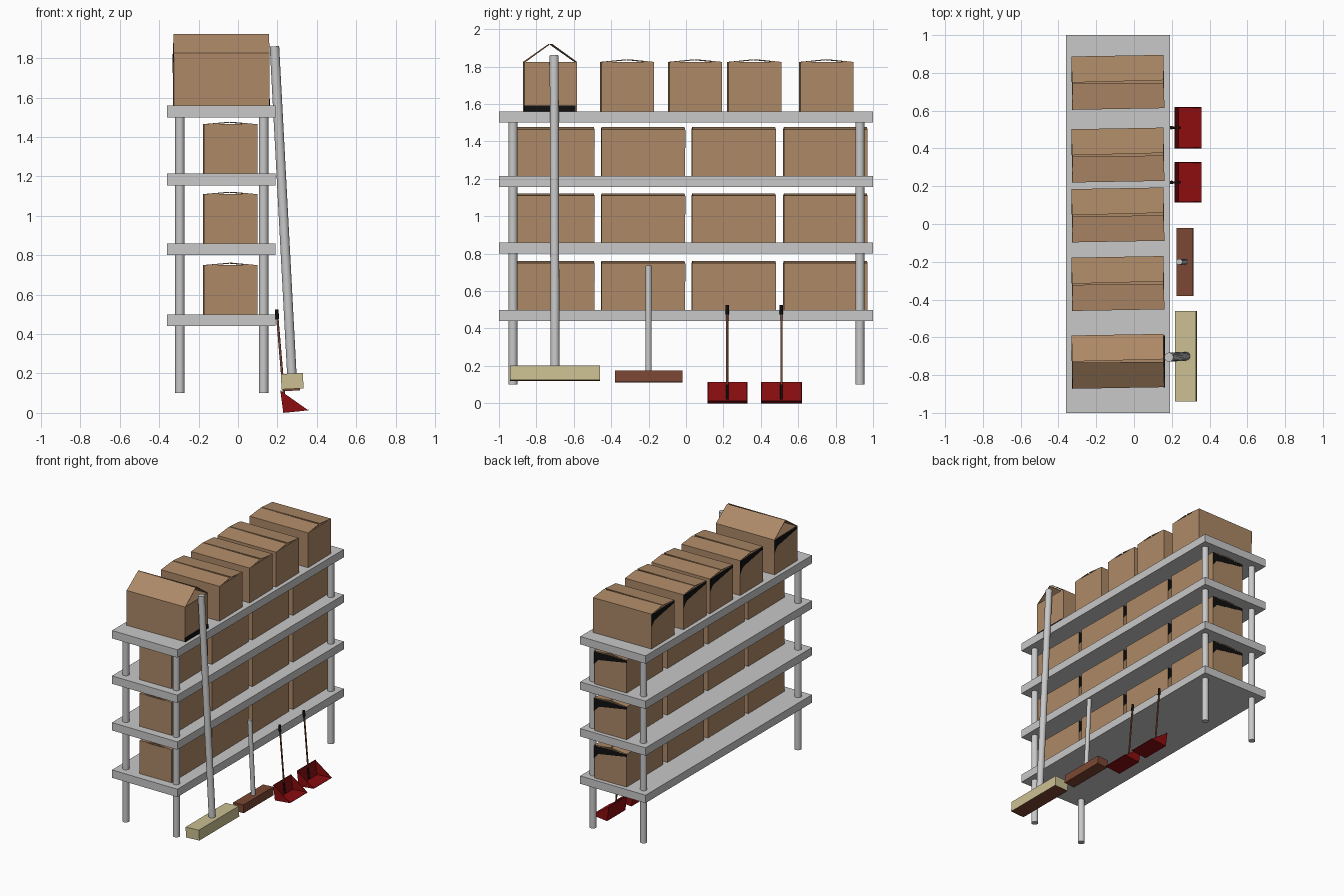
import bpy, bmesh, math
from mathutils import Vector, Matrix

if "Cube" in bpy.data.objects:
    bpy.data.objects.remove(bpy.data.objects["Cube"])


def material(name, r, g, b):
    m = bpy.data.materials.new(name)
    m.diffuse_color = (r, g, b, 1)
    m.use_nodes = True
    m.node_tree.nodes["Principled BSDF"].inputs["Base Color"].default_value = m.diffuse_color
    return m


METAL = material("light_grey", 0.58, 0.58, 0.58)
CARD = material("cardboard", 0.42, 0.25, 0.135)
BLACK = material("black", 0.005, 0.005, 0.005)
CREAM = material("cream", 0.60, 0.53, 0.29)
BROWN = material("brown", 0.20, 0.063, 0.033)
RED = material("red", 0.26, 0.004, 0.005)


def finish(name, bm, mats, matrix=None):
    if matrix is not None:
        bm.transform(matrix)
    bmesh.ops.recalc_face_normals(bm, faces=bm.faces)
    me = bpy.data.meshes.new(name)
    bm.to_mesh(me)
    bm.free()
    for m in mats:
        me.materials.append(m)
    ob = bpy.data.objects.new(name, me)
    bpy.context.collection.objects.link(ob)
    return ob


def add_block(bm, lo, hi):
    lo, hi = Vector(lo), Vector(hi)
    mat = Matrix.Translation((lo + hi) / 2) @ Matrix.Diagonal((*(hi - lo), 1))
    return bmesh.ops.create_cube(bm, size=1, matrix=mat)["verts"]


def add_prism(bm, pts, direction):
    """Extrude a flat polygon along a direction."""
    d = Vector(direction)
    a = [bm.verts.new(p) for p in pts]
    b = [bm.verts.new(Vector(p) + d) for p in pts]
    n = len(pts)
    faces = [bm.faces.new(a), bm.faces.new(b[::-1])]
    for i in range(n):
        faces.append(bm.faces.new((a[i], b[i], b[(i + 1) % n], a[(i + 1) % n])))
    return faces


def rod(name, p0, p1, r, mat, segs=20):
    p0, p1 = Vector(p0), Vector(p1)
    d = p1 - p0
    bm = bmesh.new()
    bmesh.ops.create_cone(bm, cap_ends=True, segments=segs, radius1=r, radius2=r, depth=d.length)
    rot = d.to_track_quat('Z', 'Y').to_matrix().to_4x4()
    ob = finish(name, bm, [mat], Matrix.Translation((p0 + p1) / 2) @ rot)
    for p in ob.data.polygons:
        p.use_smooth = len(p.vertices) == 4
    return ob


# shelf boards and legs
for i, z in enumerate((0.44, 0.80, 1.155, 1.50)):
    bm = bmesh.new()
    add_block(bm, (-0.36, -1, z), (0.19, 1, z + 0.06))
    finish(f"shelf_{i + 1}", bm, [METAL])
for x in (-0.295, 0.13):
    for y in (-0.925, 0.93):
        rod("leg", (x, y, 0.10), (x, y, 1.51), 0.024, METAL)


def carton(name, loc, w, length, h, turn, ridge):
    """Hollow carton, long side along local y, flaps meeting at a ridge."""
    t = 0.005
    x, y = w / 2, length / 2
    bm = bmesh.new()
    add_block(bm, (-x, -y, 0), (x, y, t))
    for s in (-1, 1):
        add_block(bm, (min(s * x, s * (x - t)), -y, t), (max(s * x, s * (x - t)), y, h))
        add_block(bm, (-x + t, min(s * y, s * (y - t)), t), (x - t, max(s * y, s * (y - t)), h))
        # top flap, slightly skewed
        k = 0.003
        pts = [(s * x, -y, h), (s * x, y, h), (s * k, y - 0.002, h + ridge), (s * (k + 0.004), -y + 0.002, h + ridge)]
        add_prism(bm, pts, (0, 0, -t))
    n = len(bm.faces)
    # dark opening below the flaps at one end
    yy = y + 0.001
    add_prism(bm, [(x, yy, h - 0.003), (-x, yy, h - 0.003), (-x, yy, h - 0.02),
                   (0.1 * x, yy, h - 0.045), (0.75 * x, yy, h - 0.06), (x, yy, h - 0.10)], (0, -0.002, 0))
    bm.faces.ensure_lookup_table()
    for f in bm.faces[n:]:
        f.material_index = 1
    return finish(name, bm, [CARD, BLACK],
                  Matrix.Translation(loc) @ Matrix.Rotation(math.radians(turn), 4, 'Z'))


# cartons on the lower three shelves
for z in (0.50, 0.86, 1.215):
    for y in (-0.715, -0.23, 0.255, 0.745):
        carton("lower_carton", (-0.04, y, z), 0.27, 0.447, 0.25, 0.8, 0.012)

# cartons on the top shelf, the first with raised flaps
for y in (-0.315, 0.048, 0.365, 0.75):
    carton("top_carton", (-0.085, y, 1.56), 0.282, 0.487, 0.265, 91, 0.014)
carton("raised_flap_carton", (-0.085, -0.727, 1.56), 0.282, 0.487, 0.265, 91, 0.097)
bm = bmesh.new()
add_block(bm, (0.157, -0.865, 1.56), (0.163, -0.59, 1.592))
finish("carton_dark_strip", bm, [BLACK])


def broom(name, centre, size, tilt, mat, top, r):
    """Block head with brown underside and a leaning pole."""
    c, s = Vector(centre), Vector(size) / 2
    bm = bmesh.new()
    add_block(bm, -s, s)
    for f in bm.faces:
        if f.calc_center_median().z < -s.z * 0.9:
            f.material_index = 1
    finish(name + "_head", bm, [mat, BROWN],
           Matrix.Translation(c) @ Matrix.Rotation(math.radians(tilt), 4, 'Y'))
    rod(name + "_pole", c, top, r, METAL)


broom("large_broom", (0.275, -0.70, 0.161), (0.112, 0.48, 0.078), -3, CREAM, (0.185, -0.705, 1.86), 0.024)
broom("small_broom", (0.27, -0.20, 0.143), (0.086, 0.36, 0.062), -3, BROWN, (0.24, -0.20, 0.735), 0.016)

# dustpans: floor, leaning back and triangular sides
for y0, y1, yh in ((0.115, 0.328, 0.22), (0.40, 0.62, 0.51)):
    t = 0.005
    A, B, C = (0.215, 0.113), (0.230, 0.0), (0.357, 0.013)
    bm = bmesh.new()
    add_prism(bm, [(A[0], y0, A[1]), (B[0], y0, B[1]), (B[0] + t, y0, t), (A[0] + t, y0, A[1])], (0, y1 - y0, 0))
    add_prism(bm, [(B[0], y0, B[1]), (C[0], y0, C[1]), (C[0], y0, C[1] + 0.003), (B[0], y0, t)], (0, y1 - y0, 0))
    for ys in (y0, y1 - t):
        add_prism(bm, [(p[0], ys, p[1]) for p in (A, B, C)], (0, t, 0))
    finish("dustpan", bm, [RED])
    rod("dustpan_handle", (0.238, yh, 0.03), (0.199, yh, 0.49), 0.006, BROWN, 12)
    rod("dustpan_grip", (0.200, yh, 0.475), (0.196, yh, 0.525), 0.009, BLACK, 12)
    rod("dustpan_socket", (0.240, yh, 0.02), (0.232, yh, 0.10), 0.0065, BLACK, 12)
